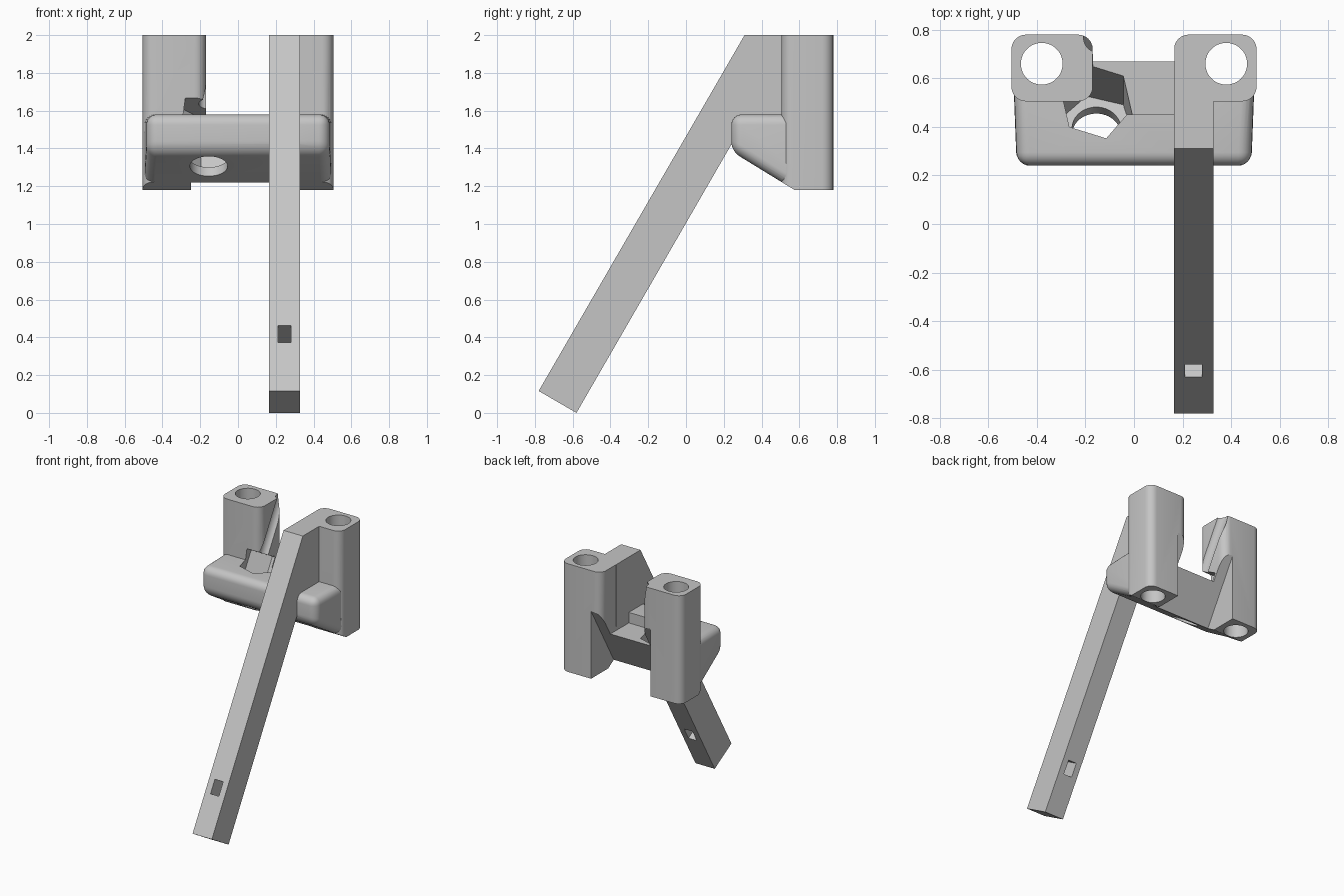
import bpy, bmesh, math
from mathutils import Matrix, Vector

cube = bpy.data.objects.get("Cube")
if cube:
    bpy.data.objects.remove(cube, do_unlink=True)

grey = bpy.data.materials.new("plain_grey")
grey.use_nodes = True
COLOUR = (0.56, 0.56, 0.56, 1)
grey.diffuse_color = COLOUR
grey.node_tree.nodes["Principled BSDF"].inputs["Base Color"].default_value = COLOUR

LEAN = Matrix.Rotation(math.radians(-30), 4, 'X')   # the arm and screw share this tilt


def finish(name, bm):
    bmesh.ops.recalc_face_normals(bm, faces=bm.faces[:])
    mesh = bpy.data.meshes.new(name)
    bm.to_mesh(mesh)
    bm.free()
    mesh.materials.append(grey)
    obj = bpy.data.objects.new(name, mesh)
    bpy.context.collection.objects.link(obj)
    return obj


def prism(points, lo, hi, axis):
    """Extrude a 2D outline along x (points are y, z) or z (points are x, y)."""
    bm = bmesh.new()
    place = (lambda a, b: (lo, a, b)) if axis == 'x' else (lambda a, b: (a, b, lo))
    face = bm.faces.new([bm.verts.new(place(a, b)) for a, b in points])
    new = bmesh.ops.extrude_face_region(bm, geom=[face])["geom"]
    step = Vector((hi - lo, 0, 0)) if axis == 'x' else Vector((0, 0, hi - lo))
    bmesh.ops.translate(bm, verts=[v for v in new if isinstance(v, bmesh.types.BMVert)], vec=step)
    return bm


def rect(x0, x1, y0, y1):
    return [(x0, y0), (x1, y0), (x1, y1), (x0, y1)]


def ngon(radius, sides, turn=0):
    angles = [math.radians(turn) + math.tau * i / sides for i in range(sides)]
    return [(radius * math.cos(a), radius * math.sin(a)) for a in angles]


def round_edges(bm, test, size):
    edges = [e for e in bm.edges if test(*[v.co for v in e.verts])]
    bmesh.ops.bevel(bm, geom=edges, offset=size, segments=6, profile=0.5, affect='EDGES')


def combine(target, tool, operation):
    tool.hide_render = True
    mod = target.modifiers.new(operation, 'BOOLEAN')
    mod.operation = operation
    mod.solver = 'EXACT'
    mod.object = tool
    bpy.context.view_layer.update()
    graph = bpy.context.evaluated_depsgraph_get()
    mesh = bpy.data.meshes.new_from_object(target.evaluated_get(graph))
    target.modifiers.clear()
    target.data = mesh
    bpy.data.objects.remove(tool, do_unlink=True)


def cut(target, bm, name, matrix=None):
    if matrix:
        bmesh.ops.transform(bm, matrix=matrix, verts=bm.verts[:])
    combine(target, finish(name, bm), 'DIFFERENCE')


# Cross block: rounded front, sloping underside, sides narrowing to the front
BACK = 0.7
block = prism([(0.24, 1.58), (0.24, 1.385), (0.575, 1.18), (BACK, 1.18), (BACK, 1.58)], -0.5, 0.5, 'x')
for v in block.verts:
    if v.co.y < 0.3:
        v.co.x *= 0.965


def outer_edge(a, b):
    at_front = max(a.y, b.y) < 0.3
    along_side = a.x * b.x > 0 and min(a.y, b.y) < 0.3
    return at_front or along_side or (a.x * b.x > 0 and min(a.z, b.z) > 1.5)


round_edges(block, outer_edge, 0.055)
bracket = finish("screw_bracket", block)

# Two round-cornered posts, trimmed along the sloping underside
for x0, x1 in ((-0.505, -0.17), (0.165, 0.505)):
    bm = prism(rect(x0, x1, 0.505, 0.78), 1.18, 2.0, 'z')
    round_edges(bm, lambda a, b: abs(a.z - b.z) > 0.5, 0.06)
    post = finish("post", bm)
    cut(post, prism([(0.575, 1.18), (0.24, 1.385), (0.24, 1.0), (0.575, 1.0)], -1, 1, 'x'), "underside_cutter")
    combine(bracket, post, 'UNION')

# Leaning notch behind the block and the lowered shelf between the posts
cut(bracket, prism([(0.27, 0.807), (0.97, 2.02), (1.3, 1.0)], -0.25, 0.25, 'x'), "back_notch")
cut(bracket, prism(rect(-0.169, 0.166, 0.45, 0.9), 1.5, 2.2, 'z'), "shelf_cutter")

# Long leaning arm with its web into the right post
arm = finish("arm", prism([(-0.58, 0), (-0.78, 0.116), (0.31, 2.0), (0.6, 2.0), (0.6, 1.53),
                           (0.45, 1.45), (0.257, 1.45)], 0.165, 0.327, 'x'))
combine(bracket, arm, 'UNION')

# Vertical holes through the posts
for x in (-0.38, 0.38):
    cut(bracket, prism(ngon(0.086, 48), 1.0, 2.2, 'z'), "post_hole",
        Matrix.Translation((x, 0.66, 0)))

# Leaning screw hole, hexagonal nut pocket and driver groove on one axis
seat = Matrix.Translation((-0.155, 0.395, 1.35)) @ LEAN
cut(bracket, prism(ngon(0.1, 48), -0.4, 0.05, 'z'), "screw_hole", seat)
cut(bracket, prism(ngon(0.157, 6, -15), 0, 0.33, 'z'), "nut_pocket", seat)
cut(bracket, prism(ngon(0.053, 32), 0.3, 1.1, 'z'), "driver_groove", seat)

# Square hole across the arm near its foot
cut(bracket, prism(rect(-0.035, 0.035, -0.4, 0.4), -0.052, 0.052, 'z'), "arm_hole",
    Matrix.Translation((0.246, -0.607, 0.42)) @ LEAN)

# Smooth the rounded edges, keep the rest sharp
bracket.hide_render = False
bpy.ops.object.select_all(action='DESELECT')
bracket.select_set(True)
bpy.context.view_layer.objects.active = bracket
bpy.ops.object.shade_smooth_by_angle(angle=math.radians(25))
